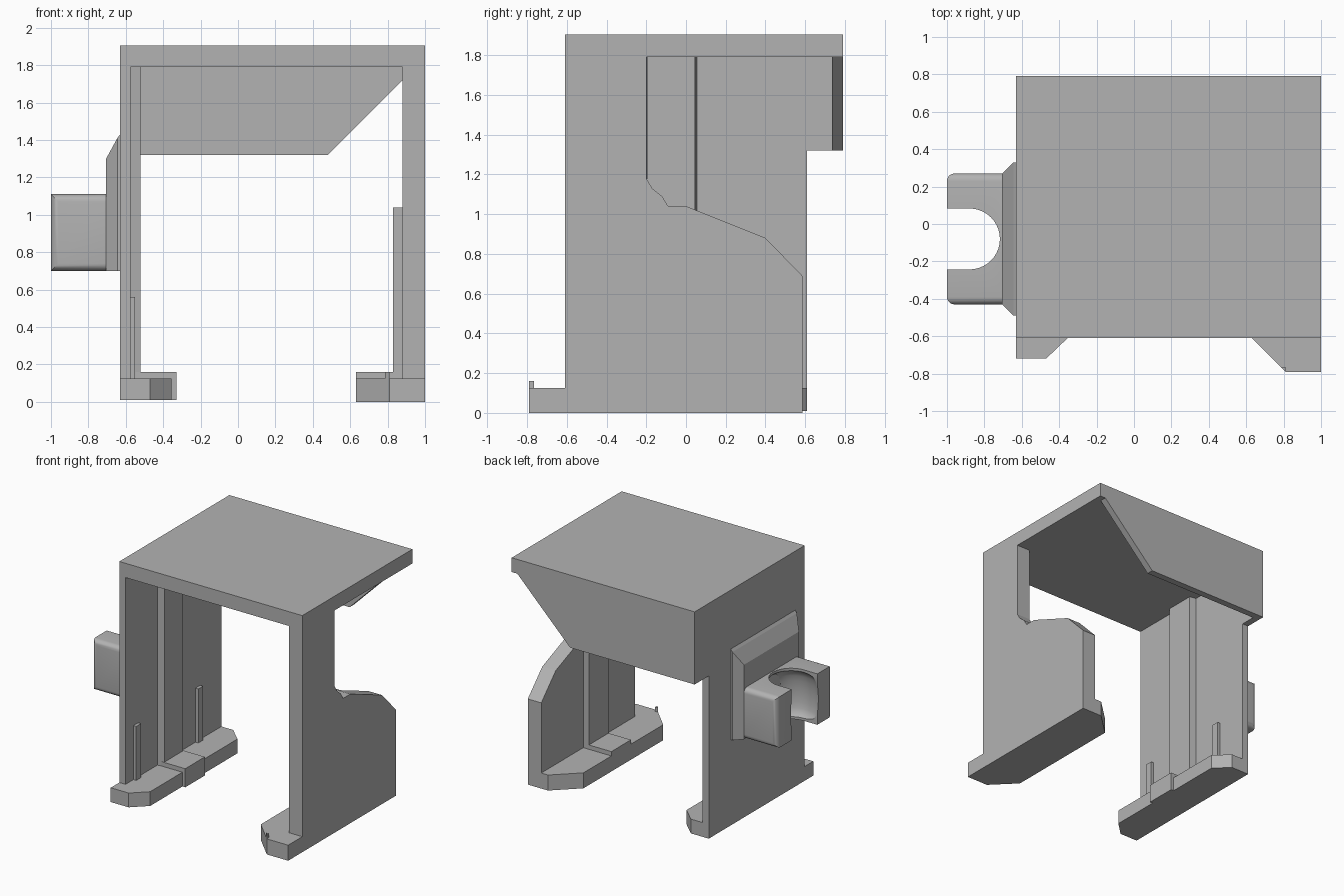
import bpy, bmesh, math
from mathutils import Vector

if "Cube" in bpy.data.objects:
    bpy.data.objects.remove(bpy.data.objects["Cube"])

grey = bpy.data.materials.new("plain grey")
grey.diffuse_color = (0.45, 0.45, 0.45, 1)
grey.use_nodes = True
grey.node_tree.nodes["Principled BSDF"].inputs["Base Color"].default_value = grey.diffuse_color


def finish(name, bm):
    bmesh.ops.recalc_face_normals(bm, faces=bm.faces)
    me = bpy.data.meshes.new(name)
    bm.to_mesh(me)
    bm.free()
    me.materials.append(grey)
    ob = bpy.data.objects.new(name, me)
    bpy.context.collection.objects.link(ob)
    return ob


def prism(name, pts, axis, a, b):
    """Extrude a flat outline along an axis from a to b."""
    place = {'x': lambda p, t: (t, p[0], p[1]),
             'y': lambda p, t: (p[0], t, p[1]),
             'z': lambda p, t: (p[0], p[1], t)}[axis]
    bm = bmesh.new()
    lo = [bm.verts.new(place(p, a)) for p in pts]
    hi = [bm.verts.new(place(p, b)) for p in pts]
    bm.faces.new(lo)
    bm.faces.new(hi)
    n = len(pts)
    for i in range(n):
        j = (i + 1) % n
        bm.faces.new((lo[i], lo[j], hi[j], hi[i]))
    return finish(name, bm)


def box(name, x0, x1, y0, y1, z0, z1):
    return prism(name, [(x0, y0), (x1, y0), (x1, y1), (x0, y1)], 'z', z0, z1)


# Top plate and hanging back panel
box("top_plate", -0.63, 1, -0.61, 0.79, 1.79, 1.905)
prism("back_panel", [(-0.575, 1.32), (0.48, 1.32), (0.95, 1.79), (-0.575, 1.79)],
      'y', 0.735, 0.79)

# Left wall with inner rib
prism("left_wall", [(-0.61, 0.01), (0.61, 0.01), (0.61, 1.32), (0.79, 1.32),
                    (0.79, 1.79), (-0.61, 1.79)], 'x', -0.63, -0.575)
prism("left_rib", [(-0.575, -0.205), (-0.52, -0.195), (-0.52, 0.045), (-0.575, 0.055)],
      'z', 0.125, 1.79)

# Right wall with cut-away rear edge and short inner rib
prism("right_wall", [(-0.61, 0), (0.585, 0), (0.585, 0.69), (0.4, 0.88), (0.05, 1.02),
                     (0, 1.04), (-0.09, 1.04), (-0.12, 1.09), (-0.17, 1.13),
                     (-0.2, 1.18), (-0.2, 1.79), (-0.61, 1.79)], 'x', 0.88, 1)
prism("right_rib", [(-0.2, 0.125), (0.05, 0.125), (0.05, 1.02), (0, 1.04), (-0.2, 1.04)],
      'x', 0.83, 0.88)

# Feet with chamfered ends, centre steps
prism("left_foot", [(-0.63, -0.72), (-0.47, -0.72), (-0.355, -0.61), (-0.355, 0.5),
                    (-0.47, 0.61), (-0.63, 0.61)], 'z', 0.01, 0.125)
box("left_foot_step", -0.575, -0.33, -0.2, 0.05, 0.01, 0.16)
prism("right_foot", [(1, -0.79), (0.81, -0.79), (0.63, -0.61), (0.63, 0.405),
                     (0.82, 0.585), (1, 0.585)], 'z', 0, 0.125)
box("right_foot_step", 0.63, 0.88, -0.2, 0.05, 0.1, 0.16)
prism("right_foot_nub", [(0.785, -0.765), (0.81, -0.79), (0.81, -0.765)], 'z', 0.12, 0.16)

# Thin pegs beside the left wall
for i, y in enumerate((-0.48, 0.31)):
    box(f"peg_{i + 1}", -0.576, -0.55, y - 0.03, y + 0.03, 0.12, 0.56)

# Mounting pad, tapered on the top and sides
bm = bmesh.new()
rings = []
for x, y0, y1, z1 in ((-0.63, -0.49, 0.33, 1.43), (-0.645, -0.49, 0.33, 1.41),
                      (-0.705, -0.43, 0.27, 1.30)):
    rings.append([bm.verts.new((x, y, z)) for y, z in
                  ((y0, 0.70), (y1, 0.70), (y1, z1), (y0, z1))])
bm.faces.new(rings[0])
bm.faces.new(rings[-1])
for a, b in zip(rings, rings[1:]):
    for i in range(4):
        j = (i + 1) % 4
        bm.faces.new((a[i], a[j], b[j], b[i]))
finish("mounting_pad", bm)

# Clip block with rounded outer edges
clip = box("clip", -1, -0.70, -0.43, 0.27, 0.70, 1.11)
bm = bmesh.new()
bm.from_mesh(clip.data)
outer = []
for e in bm.edges:
    m = (e.verts[0].co + e.verts[1].co) / 2
    on_side = abs(abs(m.y + 0.08) - 0.35) < 1e-4
    if on_side and m.x < -0.71:
        outer.append(e)
bmesh.ops.bevel(bm, geom=outer, offset=0.04, segments=5, profile=0.5, affect='EDGES')
bm.to_mesh(clip.data)
bm.free()

# Cutters: barrel-shaped socket and its open slot
bm = bmesh.new()
N = 40
levels = [(0.66, 0.163), (0.72, 0.163)]
levels += [(0.905 + 0.185 * t, 0.163 + 0.05 * math.sqrt(1 - t * t))
           for t in (-0.9, -0.7, -0.45, -0.15, 0.15, 0.45, 0.7, 0.9)]
levels += [(1.09, 0.163), (1.15, 0.163)]
rings = [[bm.verts.new((-0.88 + r * math.cos(2 * math.pi * k / N),
                        -0.08 + r * math.sin(2 * math.pi * k / N), z))
          for k in range(N)] for z, r in levels]
bm.faces.new(rings[0])
bm.faces.new(rings[-1])
for a, b in zip(rings, rings[1:]):
    for i in range(N):
        j = (i + 1) % N
        bm.faces.new((a[i], a[j], b[j], b[i]))
socket = finish("socket_cutter", bm)
slot = box("slot_cutter", -1.1, -0.88, -0.243, 0.083, 0.65, 1.16)
for cutter in (socket, slot):
    cutter.hide_render = True
    cutter.hide_set(True)
    mod = clip.modifiers.new(cutter.name, 'BOOLEAN')
    mod.operation = 'DIFFERENCE'
    mod.solver = 'EXACT'
    mod.object = cutter

# Bake the cut, then smooth the rounded areas
deps = bpy.context.evaluated_depsgraph_get()
clip_mesh = bpy.data.meshes.new_from_object(clip.evaluated_get(deps))
clip.modifiers.clear()
clip.data = clip_mesh
for cutter in (socket, slot):
    bpy.data.objects.remove(cutter)
bpy.ops.object.select_all(action='DESELECT')
clip.select_set(True)
bpy.context.view_layer.objects.active = clip
bpy.ops.object.shade_smooth_by_angle(angle=math.radians(35))
